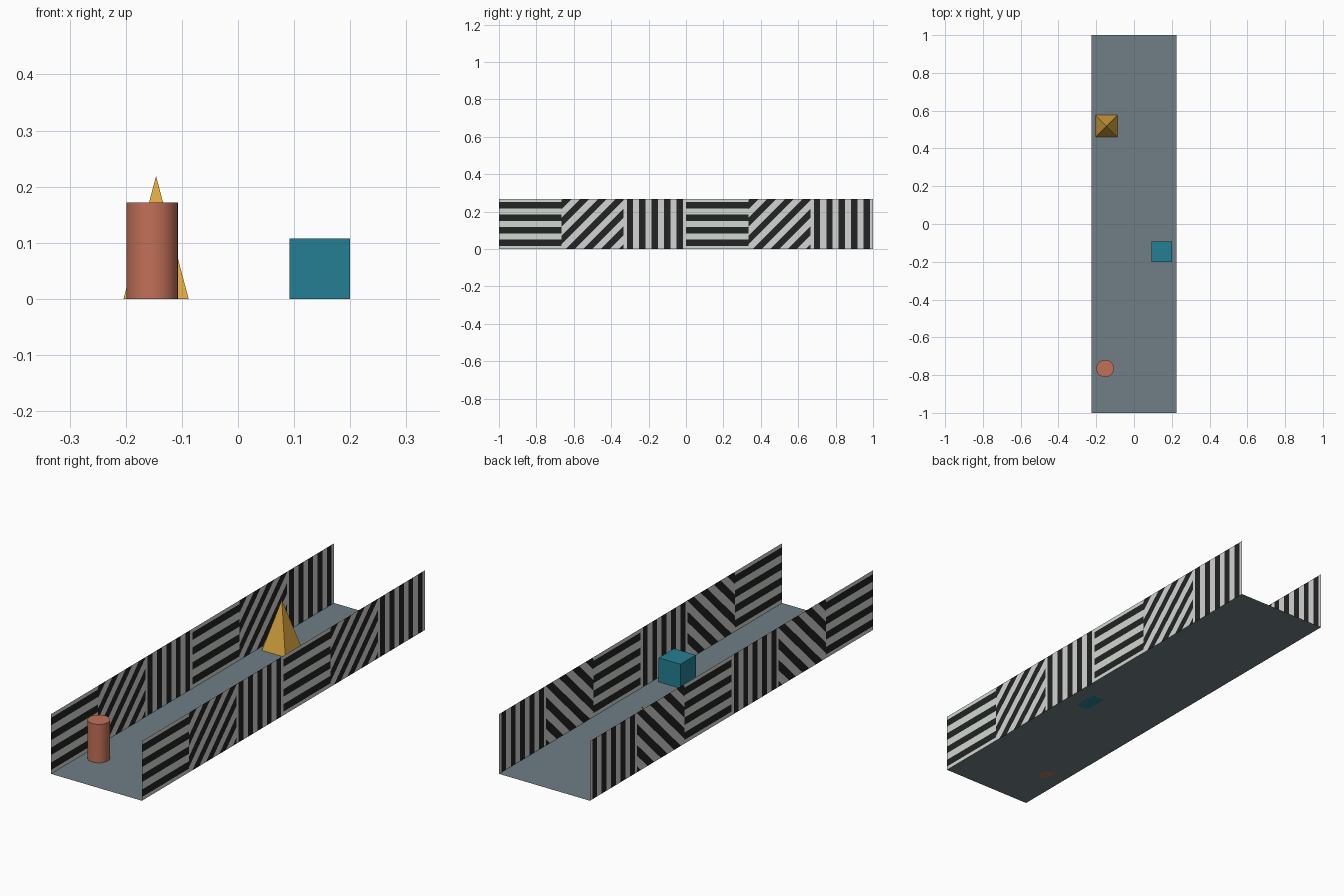
import bpy, bmesh, math
from mathutils import Matrix, Vector

if "Cube" in bpy.data.objects:
    bpy.data.objects.remove(bpy.data.objects["Cube"], do_unlink=True)

HALF_W = 0.225
HEIGHT = 4 / 15
PANEL = 1 / 3
PERIOD = 1 / 15


def material(name, rgb):
    """Make a flat material from an 8-bit sRGB colour."""
    col = [((c / 255 + 0.055) / 1.055) ** 2.4 for c in rgb] + [1.0]
    m = bpy.data.materials.new(name)
    m.use_nodes = True
    m.diffuse_color = col
    bsdf = m.node_tree.nodes["Principled BSDF"]
    bsdf.inputs["Base Color"].default_value = col
    bsdf.inputs["Roughness"].default_value = 0.8
    return m


slate = material("slate_grey", (112, 126, 134))
light = material("light_grey", (211, 211, 211))
pale = material("pale_green_grey", (208, 215, 208))
black = material("charcoal_black", (34, 36, 36))
coral = material("terracotta", (194, 112, 88))
teal = material("teal", (37, 127, 148))
gold = material("golden_yellow", (224, 170, 64))


def add_object(name, bm, *mats):
    mesh = bpy.data.meshes.new(name)
    bm.to_mesh(mesh)
    bm.free()
    for m in mats:
        mesh.materials.append(m)
    ob = bpy.data.objects.new(name, mesh)
    bpy.context.collection.objects.link(ob)
    return ob


def striped_panel(name, x, y0, direction, base):
    """Flat wall panel cut into stripes that repeat along a direction."""
    bm = bmesh.new()
    corners = [(y0, 0), (y0 + PANEL, 0), (y0 + PANEL, HEIGHT), (y0, HEIGHT)]
    if x < 0:
        corners.reverse()
    bm.faces.new([bm.verts.new((x, y, z)) for y, z in corners])
    origin = Vector((x, y0, 0))
    normal = Vector(direction).normalized()
    # Cut at each stripe edge
    for k in range(-8, 12):
        bmesh.ops.bisect_plane(
            bm, geom=bm.verts[:] + bm.edges[:] + bm.faces[:], dist=1e-6,
            plane_co=origin + normal * (k / 2 + 0.25) * PERIOD, plane_no=normal)
    # The middle half of every period is dark
    for f in bm.faces:
        t = (f.calc_center_median() - origin).dot(normal) / PERIOD
        f.material_index = int(0.25 < t % 1 < 0.75)
    add_object(name, bm, base, black)


# Floor
bm = bmesh.new()
bmesh.ops.create_grid(bm, x_segments=1, y_segments=1, size=1,
                      matrix=Matrix.Diagonal((HALF_W, 1, 1, 1)))
add_object("floor", bm, slate)

# Side walls: horizontal, diagonal and vertical stripes, twice along each side
patterns = [("horizontal", (0, 0, 1), pale),
            ("diagonal", (0, 1, -1), light),
            ("vertical", (0, 1, 0), light)]
for side, x in (("left", HALF_W), ("right", -HALF_W)):
    for i in range(6):
        label, direction, base = patterns[i % 3]
        striped_panel(f"{side}_wall_{label}_{i // 3 + 1}", x, -1 + i * PANEL,
                      direction, base)

# Cylinder obstacle
bm = bmesh.new()
bmesh.ops.create_cone(bm, cap_ends=True, segments=32, radius1=0.046, radius2=0.046,
                      depth=0.172, matrix=Matrix.Translation((-0.153, -0.765, 0.086)))
cylinder = add_object("cylinder_obstacle", bm, coral)
bpy.context.view_layer.objects.active = cylinder
cylinder.select_set(True)
bpy.ops.object.shade_smooth_by_angle(angle=math.radians(40))
cylinder.select_set(False)

# Cube obstacle
bm = bmesh.new()
bmesh.ops.create_cube(bm, size=0.108, matrix=Matrix.Translation((0.146, -0.147, 0.054)))
add_object("box_obstacle", bm, teal)

# Pyramid obstacle
bm = bmesh.new()
bmesh.ops.create_cone(bm, cap_ends=True, segments=4, radius1=0.058 * math.sqrt(2),
                      radius2=0, depth=0.219,
                      matrix=Matrix.Translation((-0.146, 0.518, 0.1095))
                      @ Matrix.Rotation(math.pi / 4, 4, "Z"))
bmesh.ops.remove_doubles(bm, verts=bm.verts[:], dist=1e-5)
add_object("pyramid_obstacle", bm, gold)
